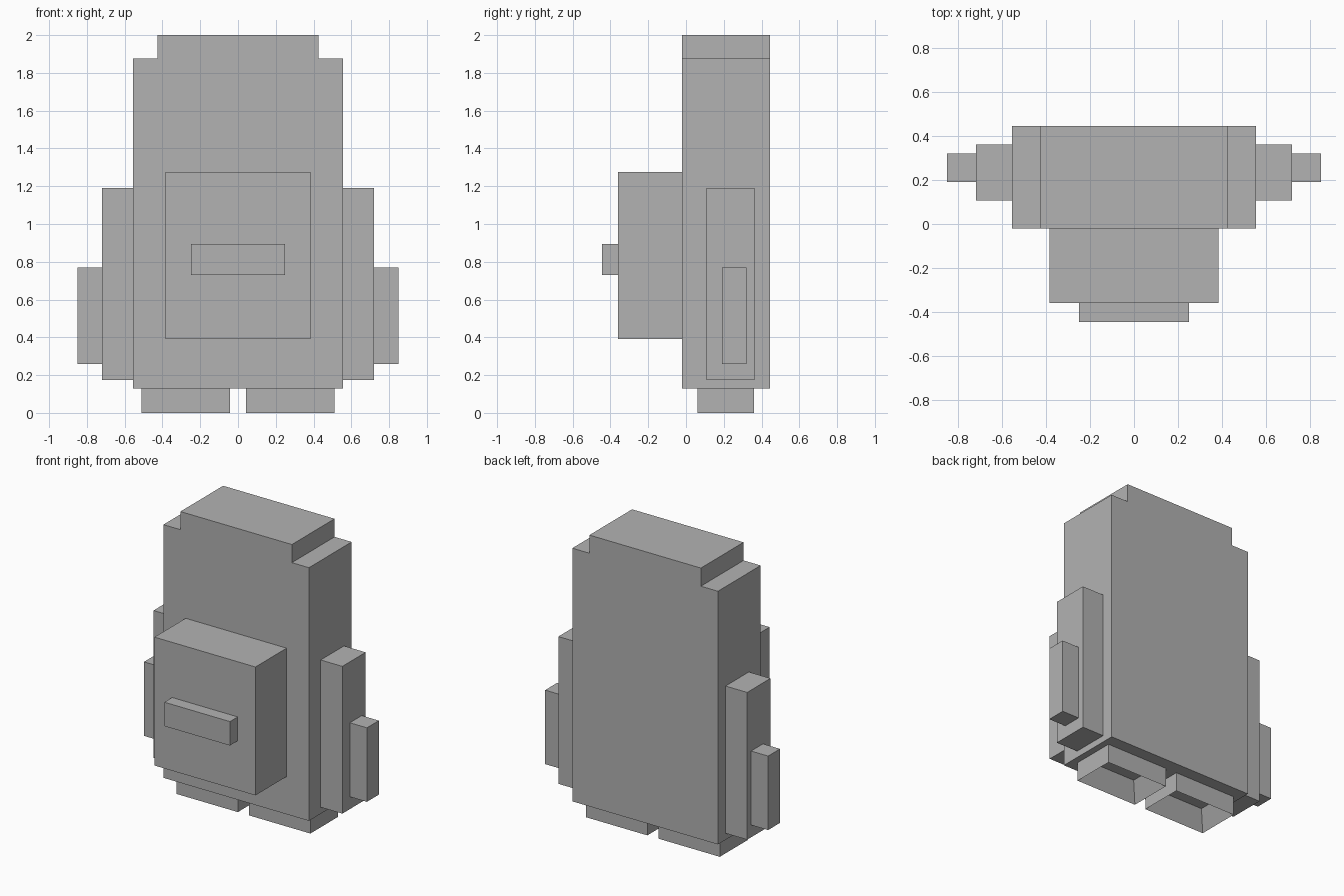
import bpy
import bmesh

cube = bpy.data.objects.get("Cube")
if cube:
    bpy.data.objects.remove(cube, do_unlink=True)

GREY = (0.448, 0.448, 0.448, 1.0)
grey = bpy.data.materials.new("plain_grey")
grey.use_nodes = True
grey.diffuse_color = GREY
grey.node_tree.nodes["Principled BSDF"].inputs["Base Color"].default_value = GREY


def finish(name, bm):
    """Turn a bmesh into a named grey object."""
    bmesh.ops.recalc_face_normals(bm, faces=bm.faces)
    mesh = bpy.data.meshes.new(name)
    bm.to_mesh(mesh)
    bm.free()
    mesh.materials.append(grey)
    obj = bpy.data.objects.new(name, mesh)
    bpy.context.collection.objects.link(obj)
    return obj


def box_mesh(x, y, z):
    """Box spanning the given (low, high) ranges."""
    bm = bmesh.new()
    bmesh.ops.create_cube(bm, size=1)
    for v in bm.verts:
        v.co = [(lo + hi) / 2 + c * (hi - lo)
                for c, (lo, hi) in zip(v.co, (x, y, z))]
    return bm


def box(name, x, y, z):
    return finish(name, box_mesh(x, y, z))


# Body: a stepped outline extruded from front to back
half = [(0.555, 0.13), (0.555, 1.875), (0.425, 1.875), (0.425, 2.0)]
outline = half + [(-x, z) for x, z in reversed(half)]
front_y, back_y = -0.02, 0.445
bm = bmesh.new()
face = bm.faces.new([bm.verts.new((x, front_y, z)) for x, z in outline])
extruded = bmesh.ops.extrude_face_region(bm, geom=[face])["geom"]
bmesh.ops.translate(bm, vec=(0, back_y - front_y, 0),
                    verts=[g for g in extruded if isinstance(g, bmesh.types.BMVert)])
finish("body", bm)

# Front block and the bar on it
box("front_block", (-0.385, 0.385), (-0.36, front_y), (0.39, 1.275))
box("front_bar", (-0.25, 0.25), (-0.445, -0.36), (0.73, 0.895))

for side, s in (("left", 1), ("right", -1)):
    def span(a, b):
        return tuple(sorted((s * a, s * b)))

    # Side panels, stepping outward
    box(side + "_inner_side_panel", span(0.555, 0.72), (0.108, 0.362), (0.175, 1.19))
    box(side + "_outer_side_panel", span(0.72, 0.85), (0.19, 0.32), (0.26, 0.77))

    # Foot with a rectangular recess in its sole
    bm = box_mesh(span(0.043, 0.51), (0.06, 0.36), (0, 0.13))
    bm.normal_update()
    sole = min(bm.faces, key=lambda f: f.calc_center_median().z)
    bmesh.ops.inset_region(bm, faces=[sole], thickness=0.09)
    bmesh.ops.translate(bm, verts=sole.verts, vec=(0, 0, 0.125))
    finish(side + "_foot", bm)
